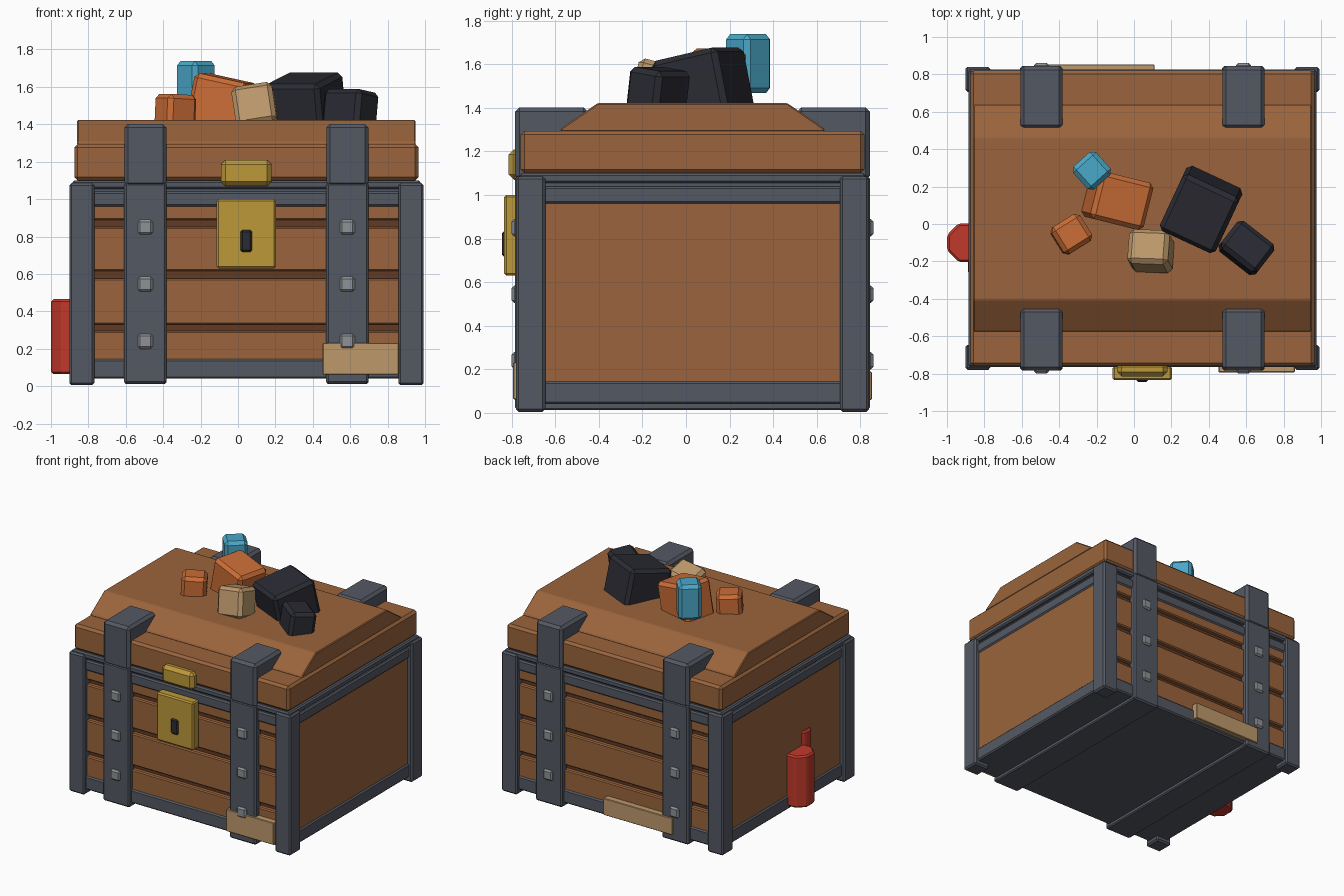
import bpy, bmesh, math
from mathutils import Euler, Matrix, Vector

cube = bpy.data.objects.get("Cube")
if cube:
    bpy.data.objects.remove(cube, do_unlink=True)

CX, CY = 0.045, 0.03          # centre of the chest body
SIDES = (-1, 1)


def material(name, hex_code):
    """Flat material from an sRGB hex string, stored as linear values."""
    values = [int(hex_code[i:i + 2], 16) / 255 for i in (0, 2, 4)]
    linear = [v / 12.92 if v < 0.04 else ((v + 0.055) / 1.055) ** 2.4 for v in values]
    mat = bpy.data.materials.new(name)
    mat.use_nodes = True
    mat.diffuse_color = (*linear, 1)
    shader = mat.node_tree.nodes["Principled BSDF"]
    shader.inputs["Base Color"].default_value = (*linear, 1)
    shader.inputs["Roughness"].default_value = 0.8
    return mat


WOOD = material("wood", "9a643c")
DARK_WOOD = material("dark wood", "623a22")
IRON = material("iron", "545963")
STEEL = material("steel", "8e9296")
GOLD = material("gold", "bd983a")
BLACK = material("black", "2b2c34")
ORANGE = material("orange", "cb6d36")
TAN = material("tan", "bd996b")
BLUE = material("blue", "4aa8c8")
RED = material("red", "c0392b")


def finish(name, bm, mat, bevel):
    """Chamfer every edge and turn the mesh into an object."""
    bmesh.ops.recalc_face_normals(bm, faces=bm.faces[:])
    if bevel:
        bmesh.ops.bevel(bm, geom=bm.edges[:], offset=bevel, segments=1,
                        affect='EDGES', clamp_overlap=True)
    mesh = bpy.data.meshes.new(name)
    bm.to_mesh(mesh)
    bm.free()
    mesh.materials.append(mat)
    obj = bpy.data.objects.new(name, mesh)
    bpy.context.collection.objects.link(obj)
    return obj


def block(name, centre, size, mat, bevel=0.01, tilt=(0, 0, 0)):
    bm = bmesh.new()
    bmesh.ops.create_cube(bm, size=1, matrix=Matrix.Diagonal((*size, 1)))
    obj = finish(name, bm, mat, bevel)
    obj.location = centre
    obj.rotation_euler = Euler([math.radians(a) for a in tilt])
    return obj


def span(name, x, y, z, mat, bevel=0.01):
    """Block given by its (low, high) limits on each axis."""
    lows, highs = Vector((x[0], y[0], z[0])), Vector((x[1], y[1], z[1]))
    return block(name, (lows + highs) / 2, highs - lows, mat, bevel)


def layer(name, half_x, half_y, z, mat, bevel=0.01):
    """Block centred on the chest body."""
    return span(name, (CX - half_x, CX + half_x), (CY - half_y, CY + half_y), z, mat, bevel)


def stick(name, centre, radius, z):
    bm = bmesh.new()
    turn = Matrix.Rotation(math.pi / 8, 4, 'Z')
    bmesh.ops.create_cone(bm, cap_ends=True, segments=8, radius1=radius,
                          radius2=radius, depth=z[1] - z[0], matrix=turn)
    obj = finish(name, bm, RED, 0.012)
    obj.location = (*centre, sum(z) / 2)


# Body core and plain side panels
layer("body_core", 0.88, 0.74, (0.06, 1.04), DARK_WOOD, 0)
for s in SIDES:
    block("side_panel", (CX + s * 0.88, CY, 0.55), (0.06, 1.46, 0.9), WOOD, 0)

# Horizontal planks on front and back
for s in SIDES:
    for low, high in ((0.1, 0.295), (0.33, 0.575), (0.615, 0.85), (0.888, 1.0)):
        block("wall_plank", (CX, CY + s * 0.75, (low + high) / 2),
              (1.7, 0.05, high - low), WOOD, 0.008)

# Iron frame: base, top rail, rim and corner posts
layer("base_frame", 0.92, 0.785, (0.04, 0.145), IRON)
layer("top_rail", 0.92, 0.785, (0.96, 1.04), IRON)
layer("rim_gap", 0.9, 0.765, (1.02, 1.08), IRON, 0)
layer("rim", 0.93, 0.795, (1.055, 1.1), IRON)
for sx in SIDES:
    for sy in SIDES:
        block("corner_post", (CX + sx * 0.88, CY + sy * 0.743, 0.545),
              (0.134, 0.134, 1.08), IRON, 0.012)

# Lid: lower slab and sloped upper part
layer("lid_slab", 0.92, 0.79, (1.1, 1.295), WOOD, 0.018)
bm = bmesh.new()
profile = ((-0.605, 1.29), (0.605, 1.29), (0.605, 1.305), (0.435, 1.422),
           (-0.435, 1.422), (-0.605, 1.305))
end = bm.faces.new([bm.verts.new((CX - 0.905, CY + y, z)) for y, z in profile])
grown = bmesh.ops.extrude_face_region(bm, geom=[end])["geom"]
bmesh.ops.translate(bm, vec=(1.81, 0, 0),
                    verts=[g for g in grown if isinstance(g, bmesh.types.BMVert)])
finish("lid_top", bm, WOOD, 0.006)

# Straps with studs, wrapping under the body and over the lid
for sx in SIDES:
    x = CX + sx * 0.54
    block("bottom_strap", (x, CY, 0.035), (0.226, 1.6, 0.045), IRON, 0.008)
    for sy in SIDES:
        block("wall_strap", (x, CY + sy * 0.779, 0.55), (0.228, 0.07, 1.075), IRON, 0.012)
        block("lid_strap", (x, CY + sy * 0.647, 1.235), (0.226, 0.334, 0.335), IRON, 0.02)
        for z in (0.24, 0.545, 0.85):
            block("stud", (x, CY + sy * 0.81, z), (0.08, 0.04, 0.08), STEEL, 0.012)

# Lock, keyhole and latch
span("lock_plate", (-0.115, 0.203), (-0.835, -0.76), (0.63, 1.0), GOLD)
span("keyhole", (0.008, 0.08), (-0.845, -0.81), (0.712, 0.84), BLACK, 0.015)
span("latch", (-0.092, 0.18), (-0.815, -0.74), (1.07, 1.21), GOLD, 0.025)

# Repair boards, front and back
span("front_board", (0.452, 0.86), (-0.793, -0.74), (0.062, 0.232), TAN, 0.004)
span("back_board", (-0.48, 0.11), (0.79, 0.853), (0.06, 0.19), TAN, 0.004)

# Red sticks on the side wall
stick("red_stick", (-0.895, -0.1), 0.112, (0.065, 0.465))
stick("rear_red_stick", (-0.81, -0.23), 0.085, (0.1, 0.57))

# Loose chunks on the lid
chunks = (
    ("large_coal", (0.36, 0.08, 1.49), (0.33, 0.34, 0.32), BLACK, (12, 0, -25)),
    ("small_coal", (0.6, -0.13, 1.46), (0.25, 0.19, 0.24), BLACK, (-8, 0, -38)),
    ("large_ore", (-0.09, 0.13, 1.5), (0.3, 0.26, 0.3), ORANGE, (0, 12, -14)),
    ("small_ore", (-0.335, -0.055, 1.465), (0.18, 0.17, 0.19), ORANGE, (0, 3, 32)),
    ("tan_stone", (0.09, -0.145, 1.49), (0.22, 0.19, 0.22), TAN, (-15, -9, -2)),
    ("blue_crystal", (-0.225, 0.285, 1.603), (0.165, 0.165, 0.27), BLUE, (0, 0, 42)),
)
for name, centre, size, mat, tilt in chunks:
    block(name, centre, size, mat, 0.024, tilt)
